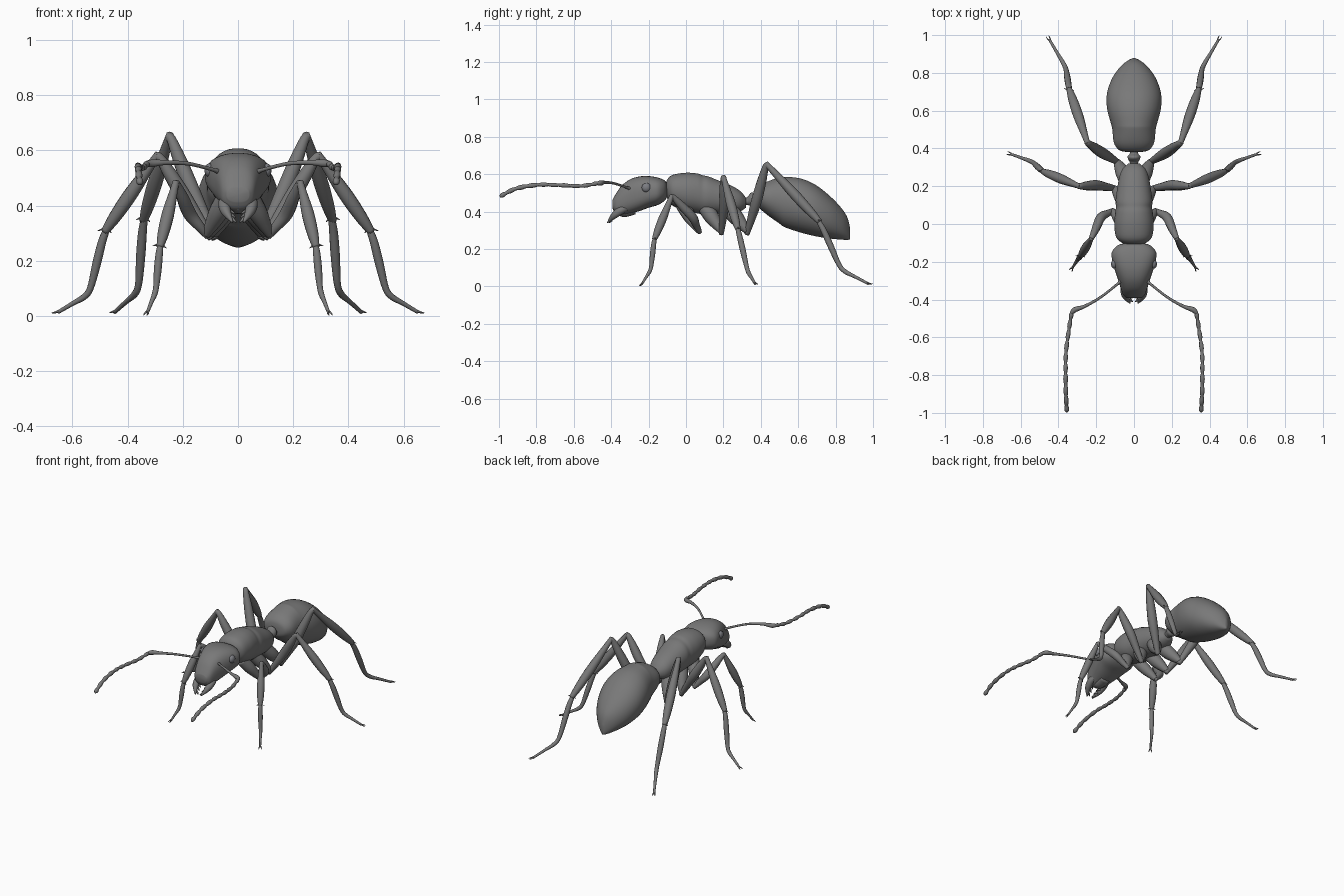
import bpy, bmesh, math
from mathutils import Vector

if "Cube" in bpy.data.objects:
    bpy.data.objects.remove(bpy.data.objects["Cube"])


def material(name, value):
    m = bpy.data.materials.new(name)
    m.diffuse_color = (*value, 1)
    m.use_nodes = True
    m.node_tree.nodes["Principled BSDF"].inputs["Base Color"].default_value = m.diffuse_color
    return m


SHELL = material("dark grey shell", (0.19, 0.19, 0.19))
EYE = material("blue grey eye", (0.2, 0.205, 0.225))


def smooth_path(pts, steps):
    """Catmull-Rom interpolation of tuples of any length."""
    pts = [tuple(p) for p in pts]
    ext = [pts[0]] + pts + [pts[-1]]
    out = []
    for i in range(len(pts) - 1):
        a, b, c, d = ext[i:i + 4]
        for s in range(steps):
            t = s / steps
            out.append([0.5 * (2 * q + (r - p) * t + (2 * p - 5 * q + 4 * r - w) * t * t
                               + (3 * q - p - 3 * r + w) * t ** 3)
                        for p, q, r, w in zip(a, b, c, d)])
    out.append(list(pts[-1]))
    return out


def finish(bm, name, mat, mirror):
    bmesh.ops.recalc_face_normals(bm, faces=bm.faces)
    for f in bm.faces:
        f.smooth = True
    me = bpy.data.meshes.new(name)
    bm.to_mesh(me)
    bm.free()
    me.materials.append(mat)
    ob = bpy.data.objects.new(name, me)
    bpy.context.collection.objects.link(ob)
    if mirror:
        ob.modifiers.new("mirror", 'MIRROR').use_mirror_merge = False
    return ob


def skin(bm, rings):
    """Join rings of points into a closed skin with fan caps."""
    loops = [[bm.verts.new(p) for p in ring] for ring in rings]
    n = len(loops[0])
    for a, b in zip(loops, loops[1:]):
        for i in range(n):
            bm.faces.new((a[i], a[(i + 1) % n], b[(i + 1) % n], b[i]))
    for loop in (loops[0], loops[-1]):
        c = bm.verts.new(sum((v.co for v in loop), Vector()) / n)
        for i in range(n):
            bm.faces.new((loop[i], loop[(i + 1) % n], c))


def body(name, sections, power=1.0, sides=32, steps=4):
    """Body section along y from (y, top, bottom, half width); low power is boxier."""
    box = lambda c: math.copysign(abs(c) ** power, c)
    rings = []
    for y, top, bot, w in smooth_path(sections, steps):
        mid, h, w = (top + bot) / 2, max((top - bot) / 2, 0.002), max(w, 0.002)
        rings.append([(w * box(math.cos(a)), y, mid + h * box(math.sin(a)))
                      for a in (2 * math.pi * (i + .5) / sides for i in range(sides))])
    bm = bmesh.new()
    skin(bm, rings)
    return finish(bm, name, SHELL, False)


def limb(name, chains, sides=12, steps=5):
    """Mirrored pair of tapered tubes; each chain lists (x, y, z, radius)."""
    bm = bmesh.new()
    for chain in chains:
        path = smooth_path(chain, steps)
        pts = [Vector(p[:3]) for p in path]
        rings, u = [], None
        for i, p in enumerate(pts):
            t = (pts[min(i + 1, len(pts) - 1)] - pts[max(i - 1, 0)]).normalized()
            u = t.orthogonal() if u is None else u - t * u.dot(t)
            u.normalize()
            v, r = t.cross(u), max(path[i][3], 0.001)
            rings.append([p + r * (u * math.cos(a) + v * math.sin(a))
                          for a in (2 * math.pi * k / sides for k in range(sides))])
        skin(bm, rings)
    return finish(bm, name, SHELL, True)


# Head, thorax, waist and abdomen
body("head", [(-.10, .535, .485, .04), (-.112, .565, .46, .085), (-.15, .582, .435, .118),
              (-.2, .59, .42, .114), (-.25, .588, .402, .1), (-.3, .572, .388, .083),
              (-.345, .538, .38, .069), (-.375, .495, .388, .057), (-.392, .465, .415, .04)],
     .8)
body("neck", [(-.13, .55, .47, .035), (-.10, .545, .475, .032), (-.07, .56, .46, .04)])
body("thorax", [(-.108, .545, .49, .03), (-.1, .572, .47, .062), (-.07, .597, .43, .095),
                (0, .608, .40, .105), (.06, .604, .39, .1), (.09, .594, .385, .096),
                (.12, .588, .385, .098), (.17, .568, .385, .092), (.24, .54, .385, .08),
                (.29, .51, .40, .062), (.32, .475, .42, .03)], .92)
body("waist", [(.30, .475, .43, .025), (.325, .475, .435, .022), (.345, .50, .43, .032),
               (.36, .50, .43, .033), (.378, .475, .44, .02), (.41, .49, .44, .025)])
body("abdomen", [(.382, .495, .44, .045), (.392, .527, .42, .08), (.43, .558, .385, .107),
                 (.5, .583, .335, .115), (.53, .586, .315, .122), (.61, .578, .288, .143),
                 (.69, .545, .268, .144), (.77, .483, .255, .117), (.83, .42, .25, .075),
                 (.862, .37, .248, .038), (.878, .31, .252, .008)], .95)

# Eyes
bm = bmesh.new()
bmesh.ops.create_uvsphere(bm, u_segments=16, v_segments=10, radius=.025)
for v in bm.verts:
    v.co = Vector((v.co.x * .7 + .104, v.co.y - .212, v.co.z + .528))
finish(bm, "eyes", EYE, True)

# Jaws with inner teeth
teeth = [[(.035 - .006 * i, -.365 - .018 * i, .385 - .016 * i, .009),
          (.012 - .003 * i, -.375 - .018 * i, .372 - .016 * i, .002)] for i in range(3)]
limb("jaws", [[(.045, -.32, .42, .02), (.05, -.35, .405, .022), (.043, -.385, .378, .018),
               (.02, -.42, .34, .003)]] + teeth)
body("mouth", [(-.27, .42, .385, .035), (-.33, .42, .37, .035), (-.37, .42, .385, .025)])

# Antennae: curved first segment, then a beaded whip
whip = [(.33, -.47, .552), (.345, -.56, .537), (.36, -.68, .541), (.362, -.79, .543),
        (.36, -.91, .522), (.355, -.995, .48)]
beads = []
for i, p in enumerate(smooth_path(whip, 6)):
    r = (.008 if i % 3 == 0 else .0115) + .001 * (i > 18)
    beads.append((*p, r if i < 30 else .005))
limb("antennae", [[(.065, -.295, .52, .012), (.09, -.32, .53, .007), (.18, -.39, .552, .007),
                   (.26, -.435, .556, .009), (.315, -.455, .553, .014), (.335, -.48, .55, .008)]],
     10)
limb("antenna_whips", [beads], 10, 2)


def leg(name, hip, joint, bend, knee, ankle, heel, toe, size):
    """Hip segment, thigh, shin, spur, foot and claws for one leg pair."""
    hip, joint, bend, knee, ankle, heel, toe = map(
        Vector, (hip, joint, bend, knee, ankle, heel, toe))
    at = lambda a, b, t, r: (*a.lerp(b, t), r * size)
    step = (toe - heel).normalized()
    side = Vector((-step.y, step.x, 0)).normalized() * .007
    limb(name, [
        [at(hip, joint, 0, .042), at(hip, joint, .4, .042), at(hip, joint, .75, .03),
         at(hip, joint, 1, .018)],
        [at(joint, bend, -.1, .014), at(joint, bend, .4, .022), at(bend, knee, 0, .029),
         at(bend, knee, .5, .026), at(bend, knee, .9, .018), at(knee, ankle, .02, .016)],
        [at(knee, ankle, -.01, .014), at(knee, ankle, .15, .018), at(knee, ankle, .5, .027),
         at(knee, ankle, .8, .024), at(knee, ankle, 1, .015)],
        [at(knee, ankle, .95, .012), at(ankle, heel, .15, .016), at(ankle, heel, .5, .017),
         at(ankle, heel, .9, .013), at(heel, toe, .15, .012), at(heel, toe, .5, .009),
         at(heel, toe, 1, .007)],
        [at(knee, ankle, .95, .008), (*(ankle + Vector((.026, .004, .004))), .001)],
        [at(knee, ankle, .95, .008), (*(ankle + Vector((-.024, -.006, -.004))), .001)],
    ] + [[at(heel, toe, .9, .005),
          (*(toe + step * .012 + side * s + Vector((0, 0, .005))), .003),
          (*(toe + step * .026 + side * s + Vector((0, 0, .01))), .001)] for s in (-1, 1)])


leg("front_legs", (.04, -.02, .435), (.115, .07, .295), (.175, .035, .37), (.225, -.075, .485),
    (.283, -.17, .25), (.298, -.188, .09), (.328, -.235, .014), .85)
leg("middle_legs", (.035, .10, .425), (.105, .19, .295), (.20, .205, .44), (.29, .2, .585),
    (.483, .278, .305), (.54, .33, .08), (.652, .37, .014), .95)
leg("hind_legs", (.03, .22, .425), (.09, .33, .295), (.165, .375, .45), (.247, .43, .655),
    (.343, .715, .345), (.362, .83, .09), (.447, .975, .014), 1.0)
